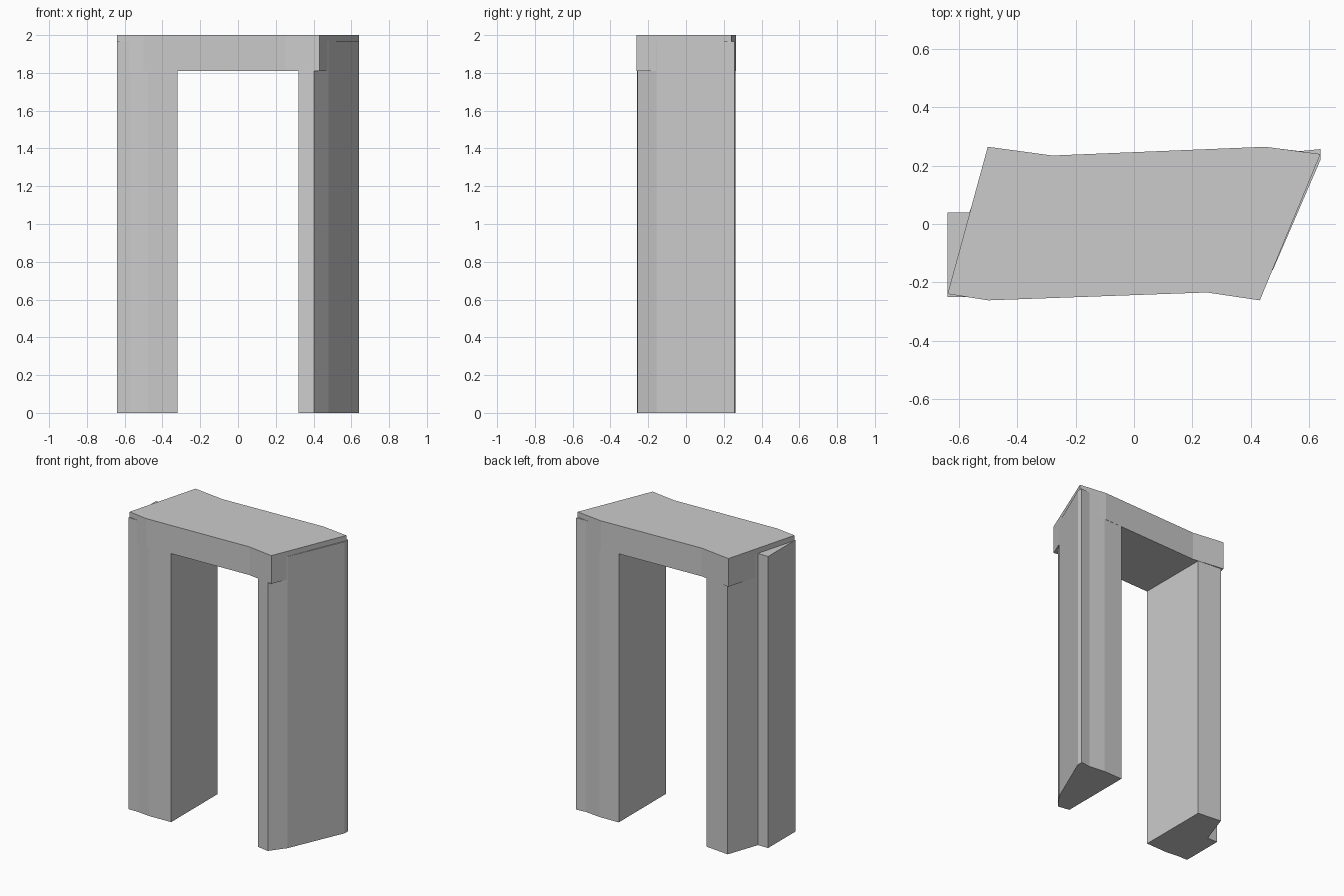
import bpy
import bmesh

cube = bpy.data.objects.get("Cube")
if cube:
    bpy.data.objects.remove(cube, do_unlink=True)

# One plain grey for the whole gateway
stone = bpy.data.materials.new("light grey")
stone.use_nodes = True
stone.diffuse_color = (0.6, 0.6, 0.6, 1)
stone.node_tree.nodes["Principled BSDF"].inputs["Base Color"].default_value = (0.6, 0.6, 0.6, 1)


def prism(name, outline, bottom, top):
    """Extrude a counter-clockwise plan outline between two heights."""
    bm = bmesh.new()
    base = bm.faces.new([bm.verts.new((x, y, bottom)) for x, y in outline])
    made = bmesh.ops.extrude_face_region(bm, geom=[base], use_keep_orig=True)
    moved = [v for v in made["geom"] if isinstance(v, bmesh.types.BMVert)]
    bmesh.ops.translate(bm, verts=moved, vec=(0, 0, top - bottom))
    bmesh.ops.recalc_face_normals(bm, faces=bm.faces)
    mesh = bpy.data.meshes.new(name)
    bm.to_mesh(mesh)
    bm.free()
    mesh.materials.append(stone)
    obj = bpy.data.objects.new(name, mesh)
    bpy.context.collection.objects.link(obj)
    return obj


LEG_TOP = 1.965

# Slanted lintel slab across the legs
prism("lintel", [(-0.64, -0.24), (-0.5, -0.262), (0.25, -0.235), (0.432, -0.262),
                 (0.64, 0.24), (0.45, 0.265), (-0.28, 0.235), (-0.502, 0.265)], 1.81, 2.0)

# Right leg, with a notch behind its outer rib
prism("right_leg", [(-0.64, -0.25), (-0.57, -0.25), (-0.48, -0.26), (-0.32, -0.254),
                    (-0.32, 0.239), (-0.49, 0.256), (-0.565, 0.04), (-0.64, 0.04)], 0, LEG_TOP)

# Left leg, with a chamfered front corner and a long slanted side
prism("left_leg", [(0.32, -0.244), (0.402, -0.257), (0.478, -0.155), (0.64, 0.22),
                   (0.64, 0.257), (0.57, 0.25), (0.46, 0.263), (0.32, 0.259)], 0, LEG_TOP)
